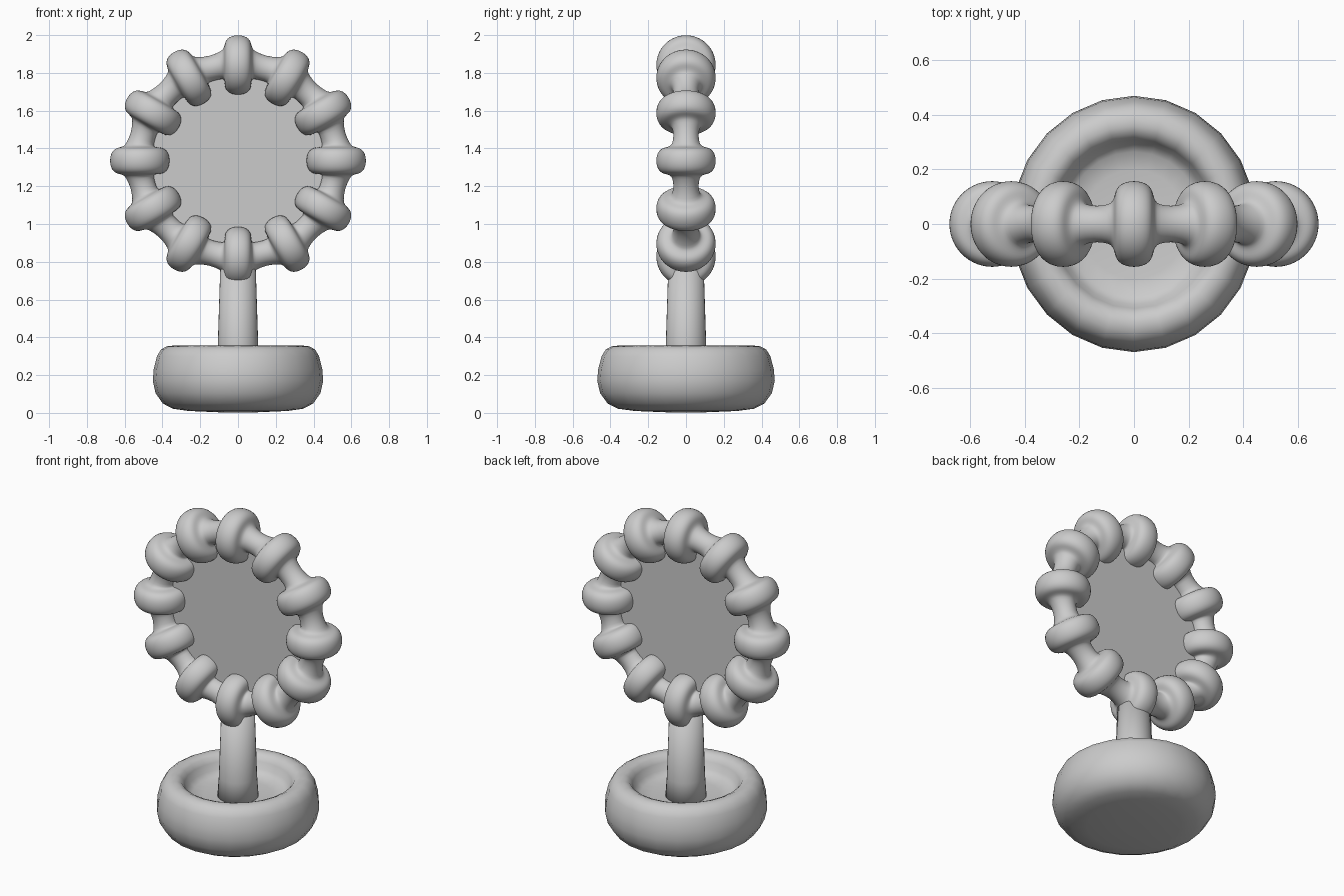
import bpy, bmesh, math
from mathutils import Vector

if "Cube" in bpy.data.objects:
    bpy.data.objects.remove(bpy.data.objects["Cube"])


def finish(name, bm):
    bmesh.ops.recalc_face_normals(bm, faces=bm.faces)
    mesh = bpy.data.meshes.new(name)
    bm.to_mesh(mesh)
    bm.free()
    for p in mesh.polygons:
        p.use_smooth = True
    ob = bpy.data.objects.new(name, mesh)
    bpy.context.collection.objects.link(ob)
    return ob


def bridge(bm, a, b):
    n = len(a)
    for i in range(n):
        bm.faces.new((a[i], a[(i + 1) % n], b[(i + 1) % n], b[i]))


def lathe(name, profile, seg, sx=1.0):
    """Revolve (radius, z) points round z; close both ends."""
    bm = bmesh.new()
    loops = []
    for r, z in profile:
        loops.append([bm.verts.new((sx * r * math.sin(2 * math.pi * i / seg),
                                    r * math.cos(2 * math.pi * i / seg), z)) for i in range(seg)])
    for a, b in zip(loops, loops[1:]):
        bridge(bm, a, b)
    bm.faces.new(loops[0])
    bm.faces.new(loops[-1])
    return finish(name, bm)


# Dished base
lathe("base", [(0.10, 0.003), (0.27, 0.01), (0.36, 0.022), (0.415, 0.05), (0.455, 0.105),
               (0.47, 0.17), (0.465, 0.23), (0.447, 0.30), (0.425, 0.335), (0.395, 0.352),
               (0.36, 0.356), (0.33, 0.343), (0.31, 0.315), (0.295, 0.275), (0.265, 0.25),
               (0.20, 0.24), (0.05, 0.238)], 24, 0.96)

# Tapered stem
lathe("stem", [(0.118, 0.20), (0.107, 0.36), (0.093, 0.80)], 32)

# Beaded frame: twelve fat lobes on a ring, joined by thin necks
CENTRE, RX, RZ, LOBES, SEG = 1.335, 0.52, 0.507, 12, 28
LOBE = [(-0.092, 0.072), (-0.078, 0.084), (-0.071, 0.104), (-0.067, 0.124), (-0.055, 0.142),
        (-0.033, 0.155), (0, 0.16)]
LOBE += [(-s, r) for s, r in reversed(LOBE[:-1])]
bm = bmesh.new()
loops = []


def section(angle, shift, radius):
    out = Vector((math.sin(angle), 0, math.cos(angle)))
    along = Vector((math.cos(angle), 0, -math.sin(angle)))
    mid = Vector((RX * out.x, 0, CENTRE + RZ * out.z)) + along * shift
    ring = []
    for k in range(SEG):
        t = 2 * math.pi * k / SEG
        # pinch the inner side slightly so the fillets stay apart
        s = max(0, abs(shift) - 0.07) * 0.8 * max(0, -math.cos(t)) * math.copysign(1, shift)
        ring.append(bm.verts.new(mid - along * s + out * radius * math.cos(t)
                                 + Vector((0, radius * math.sin(t), 0))))
    loops.append(ring)


for i in range(LOBES):
    a = 2 * math.pi * i / LOBES
    for s, r in LOBE:
        section(a, s, r)
    section(a + math.pi / LOBES, 0, 0.065)
for i in range(len(loops)):
    bridge(bm, loops[i], loops[(i + 1) % len(loops)])
frame = finish("beaded_frame", bm)
sub = frame.modifiers.new("smooth", 'SUBSURF')
sub.levels = sub.render_levels = 1

# Flat mirror pane inside the frame
bm = bmesh.new()
bm.faces.new([bm.verts.new((0.51 * math.cos(2 * math.pi * i / 48), 0,
                            CENTRE + 0.50 * math.sin(2 * math.pi * i / 48))) for i in range(48)])
finish("mirror_pane", bm)
